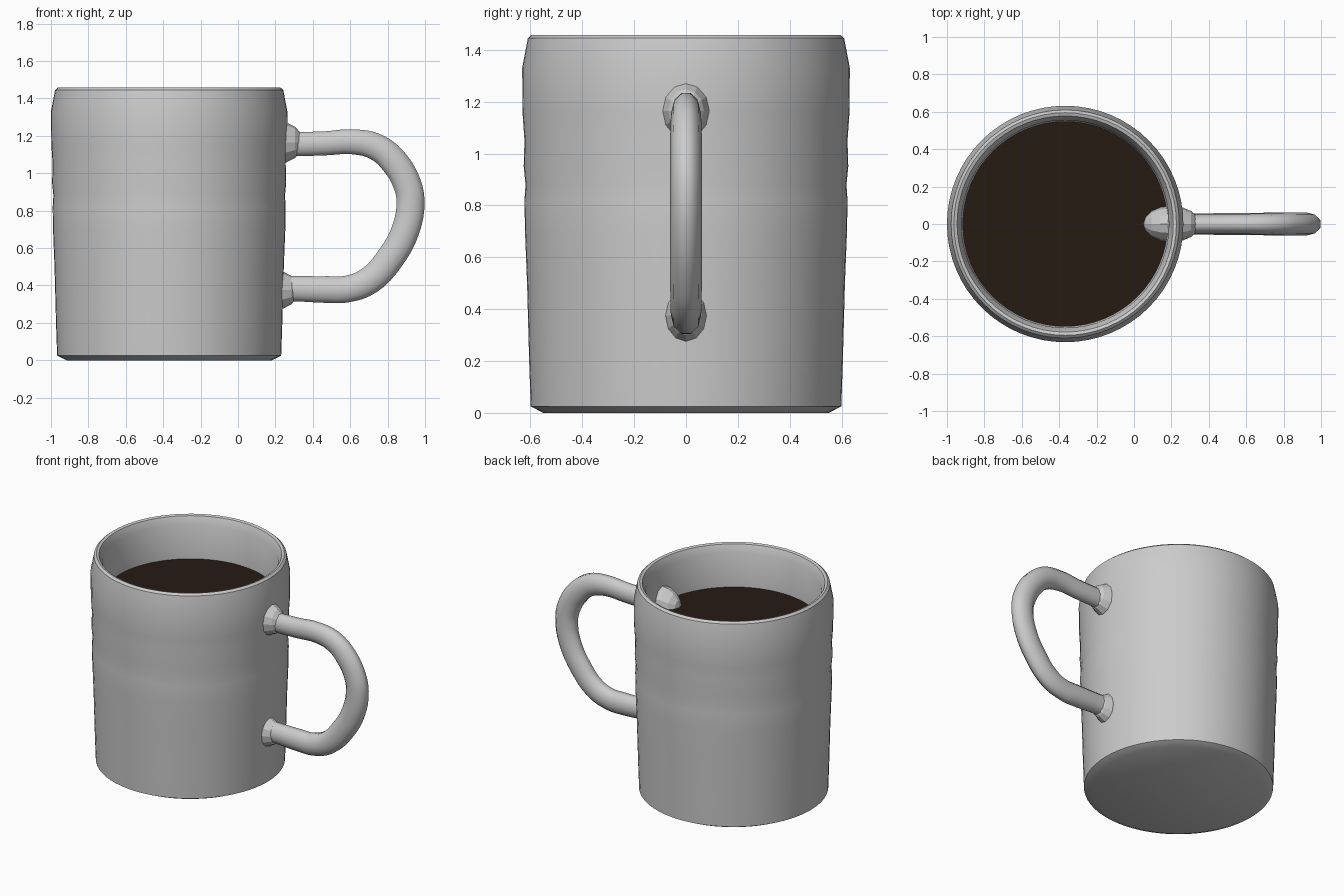
import bpy, bmesh, math
from mathutils import Matrix

if "Cube" in bpy.data.objects:
    bpy.data.objects.remove(bpy.data.objects["Cube"])

CX = -0.368  # axis of the mug body


def smooth(ob, angle=30):
    bpy.ops.object.select_all(action='DESELECT')
    ob.select_set(True)
    bpy.context.view_layer.objects.active = ob
    bpy.ops.object.shade_smooth_by_angle(angle=math.radians(angle))


def lathe(name, profile, segments=64):
    bm = bmesh.new()
    vs = [bm.verts.new((r, 0, z)) for r, z in profile]
    es = [bm.edges.new(p) for p in zip(vs, vs[1:])]
    bmesh.ops.spin(bm, geom=vs + es, cent=(0, 0, 0), axis=(0, 0, 1),
                   angle=2 * math.pi, steps=segments, use_duplicate=False)
    bmesh.ops.remove_doubles(bm, verts=bm.verts, dist=1e-4)
    bmesh.ops.recalc_face_normals(bm, faces=bm.faces)
    me = bpy.data.meshes.new(name)
    bm.to_mesh(me)
    bm.free()
    ob = bpy.data.objects.new(name, me)
    ob.location.x = CX
    bpy.context.collection.objects.link(ob)
    smooth(ob)
    return ob


# Mug body: gently wavy outside wall, rounded rim, inner wall and floor
lathe("mug_body", [
    (0, 0), (0.55, 0), (0.599, 0.025), (0.605, 0.2), (0.613, 0.5),
    (0.621, 0.7), (0.623, 0.82), (0.619, 0.88), (0.626, 0.95),
    (0.623, 1.05), (0.63, 1.15), (0.632, 1.33), (0.61, 1.445),
    (0.595, 1.458), (0.578, 1.452), (0.555, 1.40), (0.548, 1.15),
    (0.54, 0.1), (0.5, 0.06), (0, 0.06)])

# Coffee surface
bpy.ops.mesh.primitive_circle_add(vertices=64, radius=0.55, fill_type='NGON',
                                  location=(CX, 0, 1.165))
coffee = bpy.context.object
coffee.name = "coffee"
mat = bpy.data.materials.new("dark_coffee")
mat.diffuse_color = (0.02, 0.011, 0.007, 1)
mat.use_nodes = True
mat.node_tree.nodes["Principled BSDF"].inputs["Base Color"].default_value = mat.diffuse_color
coffee.data.materials.append(mat)

# Handle: oval tube swept along a lopsided loop (x, z, thickness)
path = [(0.2, 1.155, 0.9), (0.33, 1.156, 0.9), (0.47, 1.16, 0.9),
        (0.61, 1.168, 0.93), (0.74, 1.14, 1), (0.84, 1.055, 1.05),
        (0.905, 0.94, 1.05), (0.922, 0.85, 1.05), (0.897, 0.7, 1.05),
        (0.81, 0.54, 1.05), (0.7, 0.425, 1.03), (0.58, 0.38, 1),
        (0.48, 0.378, 1), (0.33, 0.382, 0.95), (0.2, 0.385, 0.95)]
cu = bpy.data.curves.new("handle", 'CURVE')
cu.dimensions = '3D'
cu.bevel_depth = 0.075
cu.bevel_resolution = 3
cu.resolution_u = 4
cu.use_fill_caps = True
sp = cu.splines.new('BEZIER')
sp.bezier_points.add(len(path) - 1)
for p, (x, z, r) in zip(sp.bezier_points, path):
    p.co = (x, 0, z)
    p.radius = r
    p.handle_left_type = p.handle_right_type = 'AUTO'
handle = bpy.data.objects.new("handle", cu)
handle.scale.y = 0.78
bpy.context.collection.objects.link(handle)
bpy.ops.object.select_all(action='DESELECT')
handle.select_set(True)
bpy.context.view_layer.objects.active = handle
bpy.ops.object.convert(target='MESH')
smooth(bpy.context.object, 40)

# Faceted clay lumps joining the handle to the wall
for name, loc, size in [
        ("upper_joint", (0.20, 0, 1.165), (0.15, 0.097, 0.117)),
        ("lower_joint", (0.19, 0, 0.375), (0.135, 0.085, 0.107))]:
    bpy.ops.mesh.primitive_uv_sphere_add(segments=12, ring_count=8, radius=1)
    ob = bpy.context.object
    ob.name = name
    ob.data.transform(Matrix.Translation(loc) @ Matrix.Diagonal((*size, 1))
                      @ Matrix.Rotation(math.pi / 2, 4, 'Y'))
